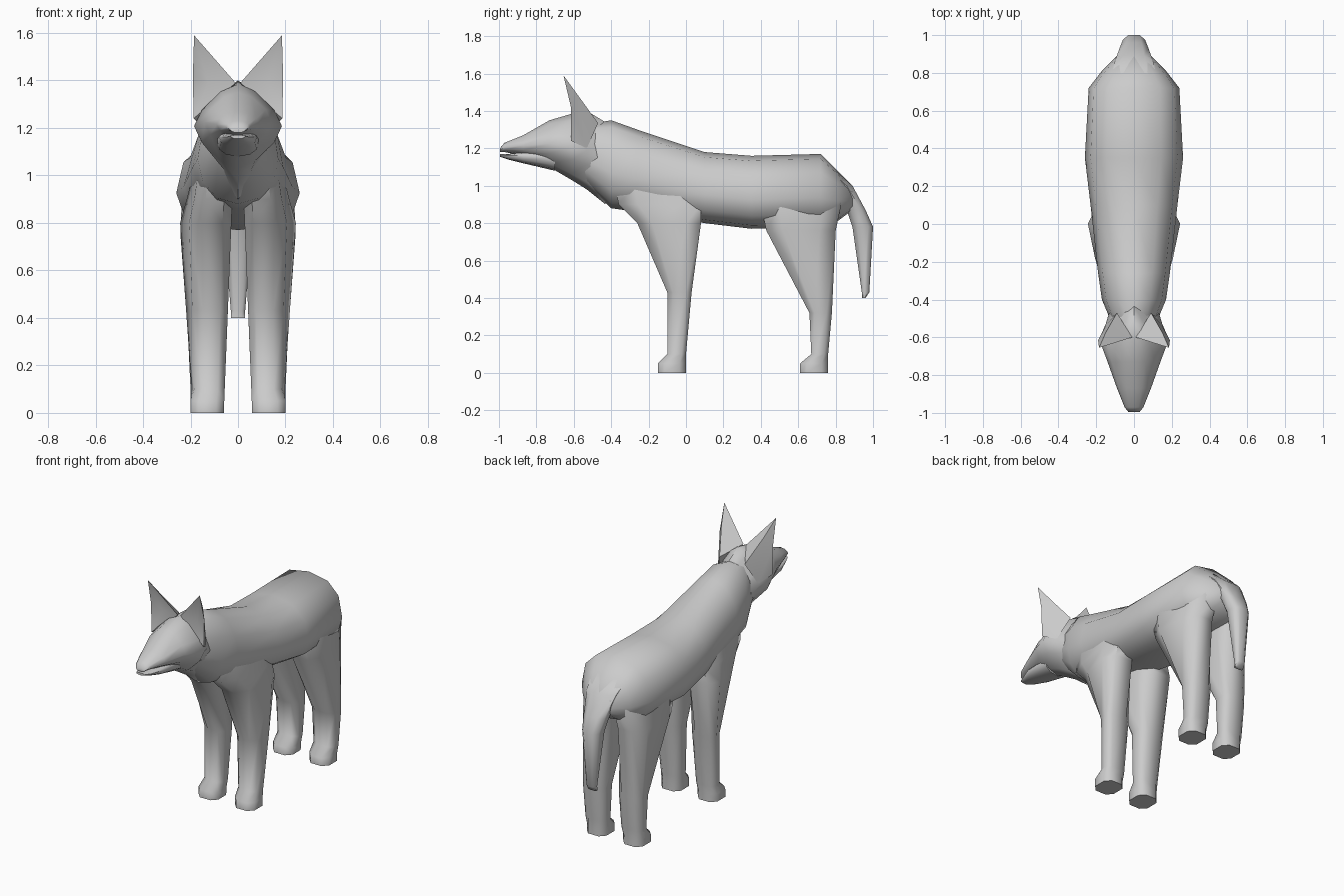
import bpy, bmesh, math

cube = bpy.data.objects.get("Cube")
if cube:
    bpy.data.objects.remove(cube, do_unlink=True)

shade = (0.6, 0.6, 0.6, 1)
grey = bpy.data.materials.new("plain_grey")
grey.use_nodes = True
grey.diffuse_color = shade
grey.node_tree.nodes["Principled BSDF"].inputs["Base Color"].default_value = shade


def finish(name, bm):
    """Turn the built geometry into a smooth shaded object."""
    bmesh.ops.recalc_face_normals(bm, faces=bm.faces)
    mesh = bpy.data.meshes.new(name)
    bm.to_mesh(mesh)
    bm.free()
    mesh.materials.append(grey)
    part = bpy.data.objects.new(name, mesh)
    bpy.context.collection.objects.link(part)
    bpy.ops.object.select_all(action="DESELECT")
    part.select_set(True)
    bpy.context.view_layer.objects.active = part
    bpy.ops.object.shade_smooth_by_angle(angle=math.radians(60))


def loft(name, rings):
    """Skin a tube over rings of points and cap both ends."""
    bm = bmesh.new()
    loops = [[bm.verts.new(point) for point in ring] for ring in rings]
    count = len(loops[0])
    for near, far in zip(loops, loops[1:]):
        for i in range(count):
            j = (i + 1) % count
            bm.faces.new((near[i], near[j], far[j], far[i]))
    bm.faces.new(loops[0])
    bm.faces.new(loops[-1])
    finish(name, bm)


def outline(count, squareness, turn=0):
    """Points of a superellipse of unit radius."""
    def shaped(value):
        return math.copysign(abs(round(value, 6)) ** (2 / squareness), value)
    angles = [2 * math.pi * (i + turn) / count for i in range(count)]
    return [(shaped(math.cos(angle)), shaped(math.sin(angle))) for angle in angles]


def upright(y, low, high, half, squareness, waist):
    """Cross-section across the body, widest at the waist fraction of its height."""
    middle = low + waist * (high - low)
    return [(half * u, y, middle + v * (high - middle if v > 0 else middle - low))
            for u, v in outline(12, squareness)]


def level(z, front, back, inner, outer_front, outer_back, side=1):
    """Horizontal cross-section whose outer edge slants from front to back."""
    points = []
    for u, v in outline(8, 2.8, 0.5):
        across, along = 0.5 + 0.53 * u, 0.5 + 0.53 * v
        outer = outer_front + (outer_back - outer_front) * along
        points.append((side * (inner + (outer - inner) * across),
                       front + (back - front) * along, z))
    return points


# torso with neck, boxier towards the rump: y, underside, back, half width
torso = ((-0.6, 1.06, 1.33, 0.08), (-0.52, 1, 1.33, 0.12), (-0.4, 0.88, 1.35, 0.17),
         (-0.26, 0.86, 1.3, 0.19), (0.1, 0.8, 1.18, 0.23), (0.35, 0.77, 1.16, 0.26),
         (0.72, 0.78, 1.17, 0.24), (0.81, 0.81, 1.08, 0.17), (0.89, 0.87, 1, 0.09))
loft("torso", [upright(*ring, 2.2 + 0.4 * ring[0], 0.4) for ring in torso])

# skull with a roof-like brow, running back into the throat
head = ((-0.995, 1.18, 1.2, 0.03), (-0.97, 1.18, 1.23, 0.05), (-0.87, 1.16, 1.27, 0.09),
        (-0.73, 1.1, 1.35, 0.14), (-0.61, 1.03, 1.385, 0.185), (-0.53, 0.98, 1.4, 0.15),
        (-0.43, 0.9, 1.34, 0.12))
loft("head", [upright(*ring, 0.8 - 1.1 * ring[0], 0.5) for ring in head])

# lower jaw
jaw = ((-0.995, 1.155, 1.17, 0.03), (-0.95, 1.14, 1.17, 0.05), (-0.87, 1.12, 1.18, 0.08),
       (-0.7, 1.08, 1.18, 0.09))
loft("lower_jaw", [upright(*ring, 2.4, 0.7) for ring in jaw])

# tail, widening smoothly into the rump
tail = []
for z, front, back in ((0.4, 0.94, 0.96), (0.43, 0.94, 0.98), (0.78, 0.89, 1),
                       (0.87, 0.86, 0.96), (1, 0.76, 0.89), (1.08, 0.68, 0.8)):
    half = 0.03 + 0.2 * (z - 0.4) ** 2
    tail.append(level(z, front, back, -half, half, half))
loft("tail", tail)

# legs above the paw: height, front, back, outer edge at front and back
front_leg = ((0.1, -0.1, 0, 0.18, 0.2), (0.43, -0.1, 0.03, 0.18, 0.23),
             (0.8, -0.26, 0.08, 0.19, 0.26), (0.9, -0.36, 0.08, 0.17, 0.23),
             (1, -0.38, 0.06, 0.16, 0.2))
hind_leg = ((0.1, 0.67, 0.76, 0.2, 0.2), (0.32, 0.66, 0.78, 0.21, 0.21),
            (0.76, 0.43, 0.8, 0.25, 0.22), (0.9, 0.4, 0.83, 0.25, 0.19),
            (1, 0.44, 0.8, 0.23, 0.18))

# ear corners on the left side
corners = {
    "tip": (0.185, -0.655, 1.59), "outer": (0.19, -0.615, 1.42), "base": (0.187, -0.615, 1.24),
    "inner": (0.01, -0.6, 1.39), "hollow": (0.125, -0.59, 1.39), "back": (0.15, -0.575, 1.48),
    "root": (0.09, -0.47, 1.335), "low": (0.145, -0.53, 1.2)}
ear_faces = (
    "tip outer hollow", "outer base hollow", "base inner hollow", "inner tip hollow",
    "tip outer back", "outer low back", "outer base low", "low root back",
    "base inner low", "low inner root", "inner back root", "inner tip back")

for name, side in (("left", 1), ("right", -1)):
    # legs with paws
    for part, rings, heel in (("front_leg", front_leg, 0), ("hind_leg", hind_leg, 0.76)):
        paw = [(z, heel - 0.15, heel, 0.2, 0.2) for z in (0, 0.05)]
        loft(f"{name}_{part}", [level(z, front, back, 0.06 - 0.04 * z, *outer, side)
                                for z, front, back, *outer in (*paw, *rings)])

    # cupped ear with a thick back that tapers into the neck
    bm = bmesh.new()
    verts = {key: bm.verts.new((side * x, y, z)) for key, (x, y, z) in corners.items()}
    for face in ear_faces:
        bm.faces.new([verts[key] for key in face.split()])
    finish(f"{name}_ear", bm)
